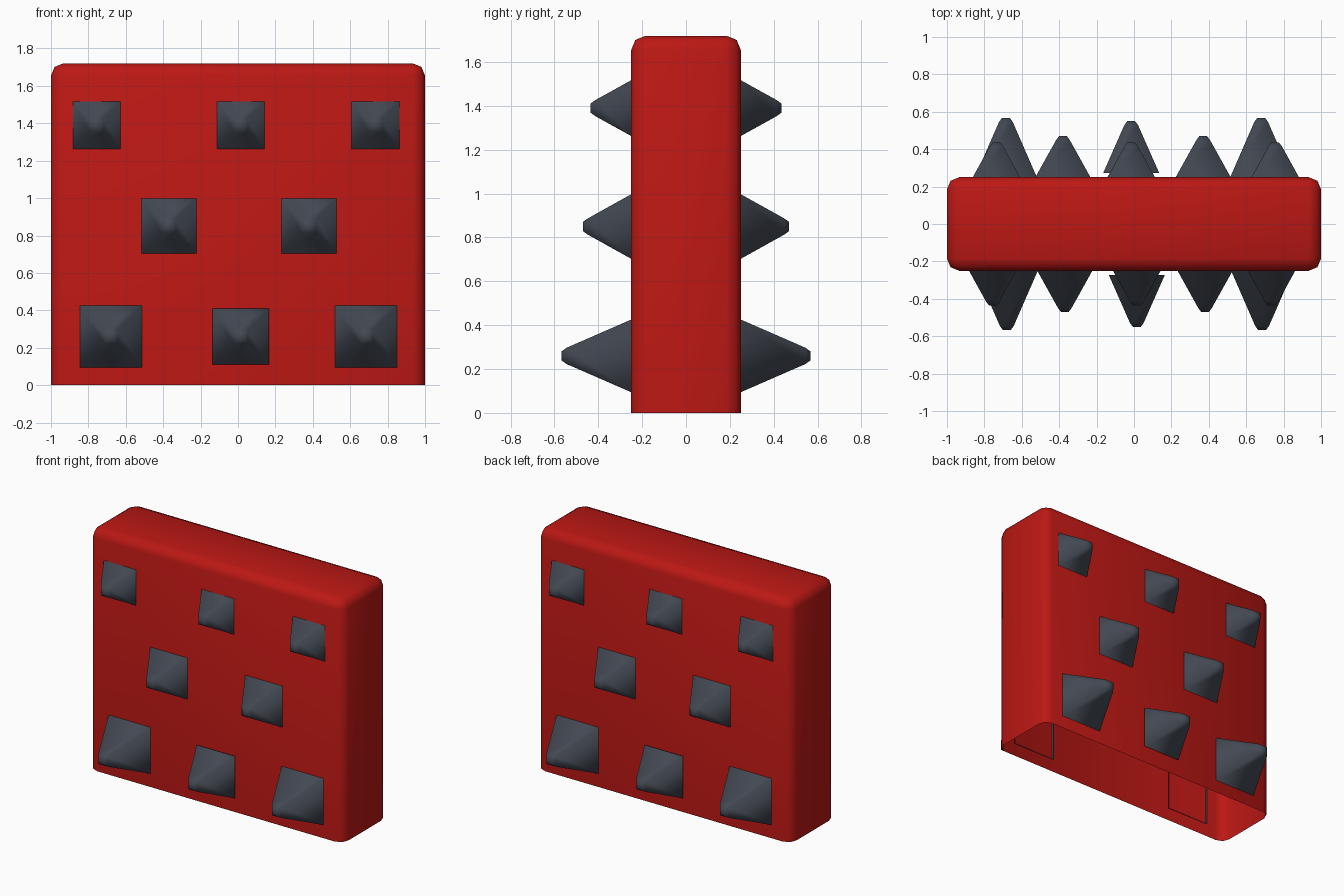
import bpy, bmesh
from mathutils import Matrix, Vector

if "Cube" in bpy.data.objects:
    bpy.data.objects.remove(bpy.data.objects["Cube"])


def material(name, color):
    m = bpy.data.materials.new(name)
    m.diffuse_color = color
    m.use_nodes = True
    m.node_tree.nodes["Principled BSDF"].inputs["Base Color"].default_value = m.diffuse_color
    return m


def finish(bm, name, mat):
    for f in bm.faces:
        f.smooth = True
    me = bpy.data.meshes.new(name)
    bm.to_mesh(me)
    bm.free()
    me.materials.append(mat)
    ob = bpy.data.objects.new(name, me)
    bpy.context.collection.objects.link(ob)
    return ob


red = material("red_body", (0.5, 0.009, 0.007, 1))
steel = material("dark_steel", (0.055, 0.065, 0.085, 1))

# Wall body: open-bottomed shell with rounded top and upright edges
bm = bmesh.new()
bmesh.ops.create_cube(bm, size=1, matrix=Matrix.Translation((0, 0, 0.86))
                      @ Matrix.Diagonal((2, 0.5, 1.72, 1)))
bottom = [f for f in bm.faces if f.normal.z < -0.9]
bmesh.ops.delete(bm, geom=bottom, context='FACES_ONLY')
edges = [e for e in bm.edges if len(e.link_faces) == 2]
bmesh.ops.bevel(bm, geom=edges, offset=0.065, segments=2, profile=0.5,
                affect='EDGES')
finish(bm, "wall_body", red)


def spike(name, x, z, half, base, tip, side):
    """Blunt four-sided spike, open at its base; side -1 front, +1 back."""
    bm = bmesh.new()
    rings = []
    for r, d in ((half, base), (0.037, tip - 0.022), (0.021, tip)):
        # the back set is the front set turned half a turn about z
        rings.append([bm.verts.new((-side * (x + r * sx), side * d, z + r * sz))
                      for sx, sz in ((-1, -1), (1, -1), (1, 1), (-1, 1))])
    for a, b in zip(rings, rings[1:]):
        for i in range(4):
            j = (i + 1) % 4
            bm.faces.new((a[i], a[j], b[j], b[i]))
    bm.faces.new(rings[-1])
    finish(bm, name, steel)


# Spikes: x, z, half width, base depth, tip depth
layout = [
    (-0.755, 1.39, 0.13, 0.245, 0.435),
    (0.015, 1.39, 0.13, 0.245, 0.435),
    (0.735, 1.39, 0.13, 0.245, 0.435),
    (-0.37, 0.85, 0.15, 0.245, 0.47),
    (0.38, 0.85, 0.15, 0.245, 0.47),
    (-0.68, 0.26, 0.17, 0.24, 0.567),
    (0.015, 0.26, 0.15, 0.272, 0.55),
    (0.685, 0.26, 0.17, 0.24, 0.567),
]
for side, label in ((-1, "front"), (1, "back")):
    for i, s in enumerate(layout):
        spike(f"{label}_spike_{i + 1}", *s, side)
